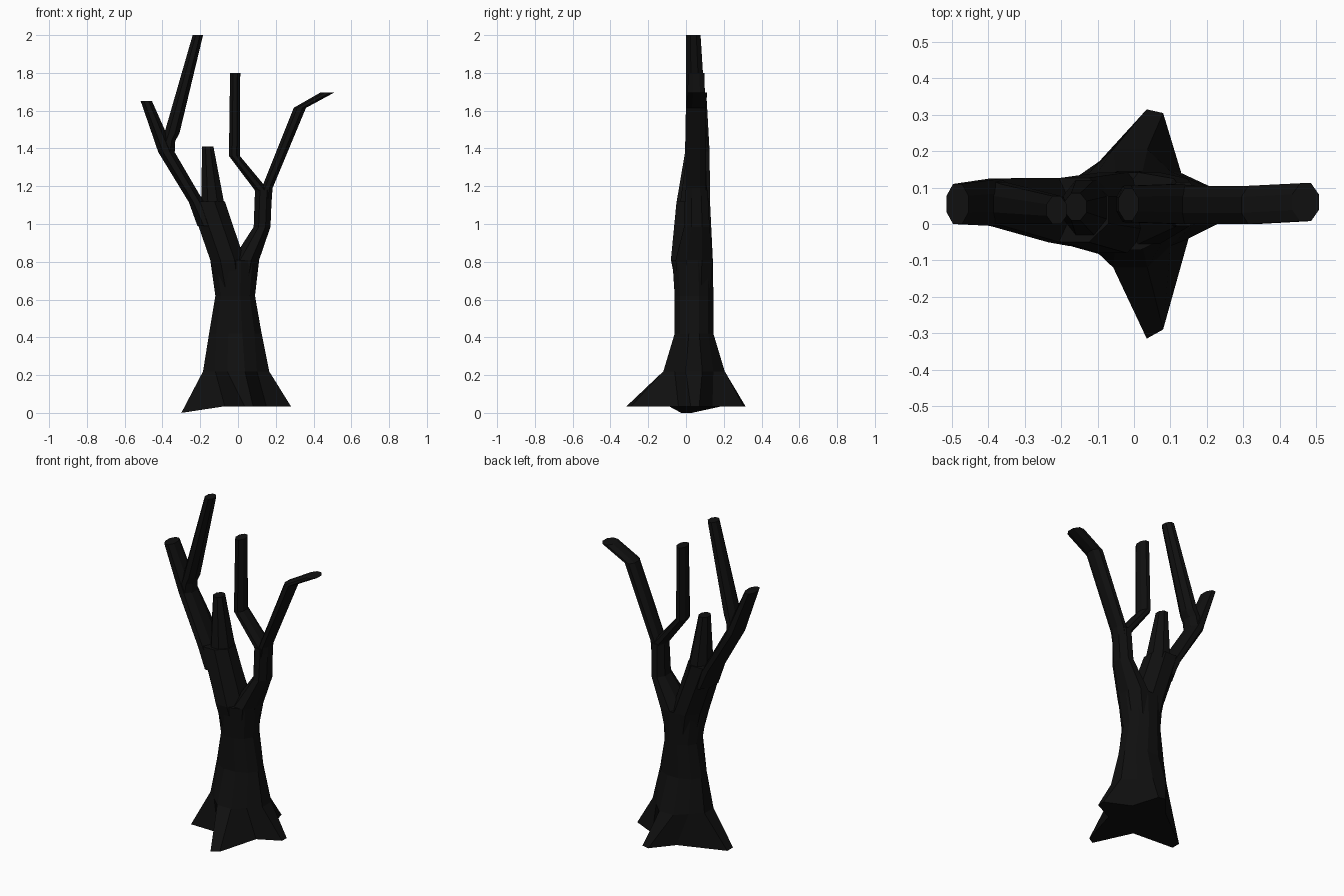
import bpy
from math import cos, sin, pi

bark = bpy.data.materials.new("dark_bark")
bark.diffuse_color = (0.005, 0.005, 0.005, 1)


def ring(x0, x1, y0, y1, z, n=8, valley=1.0):
    """Horizontal n-gon filling the given bounds; valley pulls in the diagonals."""
    pts = []
    for i in range(n):
        a = 2 * pi * (i + 0.5) / n
        k = 1 / cos(pi / n)
        if n == 12 and i % 3 == 1:
            k *= valley
        pts.append(((x0 + x1) / 2 + (x1 - x0) / 2 * k * cos(a),
                    (y0 + y1) / 2 + (y1 - y0) / 2 * k * sin(a), z))
    return pts


def loft(name, rings, cap_start=False):
    """Skin a stack of rings and close the far end."""
    n = len(rings[0])
    verts = [p for r in rings for p in r]
    faces = [(j * n + i, j * n + (i + 1) % n, (j + 1) * n + (i + 1) % n, (j + 1) * n + i)
             for j in range(len(rings) - 1) for i in range(n)]
    faces.append(tuple(range(len(verts) - n, len(verts))))
    if cap_start:
        faces.append(tuple(reversed(range(n))))
    me = bpy.data.meshes.new(name)
    me.from_pydata(verts, [], faces)
    me.materials.append(bark)
    ob = bpy.data.objects.new(name, me)
    bpy.context.collection.objects.link(ob)


def branch(name, *bounds):
    loft(name, [ring(*b) for b in bounds])


# Trunk with four flared roots; the left root reaches the ground
base = [(0.28, 0.07, 0.035), (0.13, 0.14, 0.035), (0.08, 0.305, 0.035),
        (0.035, 0.315, 0.035), (-0.07, 0.19, 0.035), (-0.30, 0.03, 0),
        (-0.30, -0.025, 0), (-0.07, -0.09, 0.035), (0.035, -0.315, 0.035),
        (0.08, -0.29, 0.035), (0.15, -0.04, 0.035), (0.28, 0.025, 0.035)]
loft("trunk", [base,
               ring(-0.185, 0.165, -0.12, 0.205, 0.22, 12, 0.86),
               ring(-0.153, 0.125, -0.06, 0.145, 0.42, 12),
               ring(-0.12, 0.09, -0.06, 0.145, 0.62, 12),
               ring(-0.147, 0.112, -0.072, 0.142, 0.81, 12)], cap_start=True)

# Left limb, continuing into the short broken stub
branch("left_limb",
       (-0.115, 0.05, -0.05, 0.13, 0.66), (-0.147, 0.035, -0.08, 0.142, 0.81),
       (-0.255, -0.07, -0.05, 0.127, 1.12))
branch("left_stub",
       (-0.21, -0.04, -0.04, 0.12, 1.02), (-0.195, -0.075, -0.03, 0.12, 1.12),
       (-0.19, -0.13, 0.01, 0.085, 1.41))
branch("left_branch",
       (-0.215, -0.10, -0.06, 0.127, 0.99), (-0.26, -0.18, -0.05, 0.127, 1.115),
       (-0.422, -0.335, -0.005, 0.125, 1.38), (-0.515, -0.455, 0.0, 0.11, 1.65))
branch("left_tall_branch",
       (-0.42, -0.335, 0.0, 0.12, 1.38), (-0.40, -0.332, 0.0, 0.115, 1.44),
       (-0.39, -0.31, 0.0, 0.11, 1.48), (-0.24, -0.185, 0.0, 0.077, 2.0))

# Right limb and its two thin branches
branch("right_limb",
       (-0.05, 0.085, -0.04, 0.13, 0.66), (-0.03, 0.112, -0.055, 0.142, 0.81),
       (0.083, 0.172, -0.01, 0.125, 0.985), (0.09, 0.18, -0.005, 0.115, 1.18))
branch("right_outer_branch",
       (0.10, 0.178, 0.0, 0.11, 1.12), (0.125, 0.183, 0.0, 0.105, 1.19),
       (0.295, 0.36, 0.0, 0.105, 1.615), (0.435, 0.508, 0.008, 0.112, 1.695))
branch("right_inner_branch",
       (0.095, 0.175, 0.0, 0.11, 1.14), (0.088, 0.16, 0.0, 0.11, 1.18),
       (-0.048, 0.01, 0.005, 0.105, 1.36), (-0.042, 0.012, 0.01, 0.098, 1.8))
